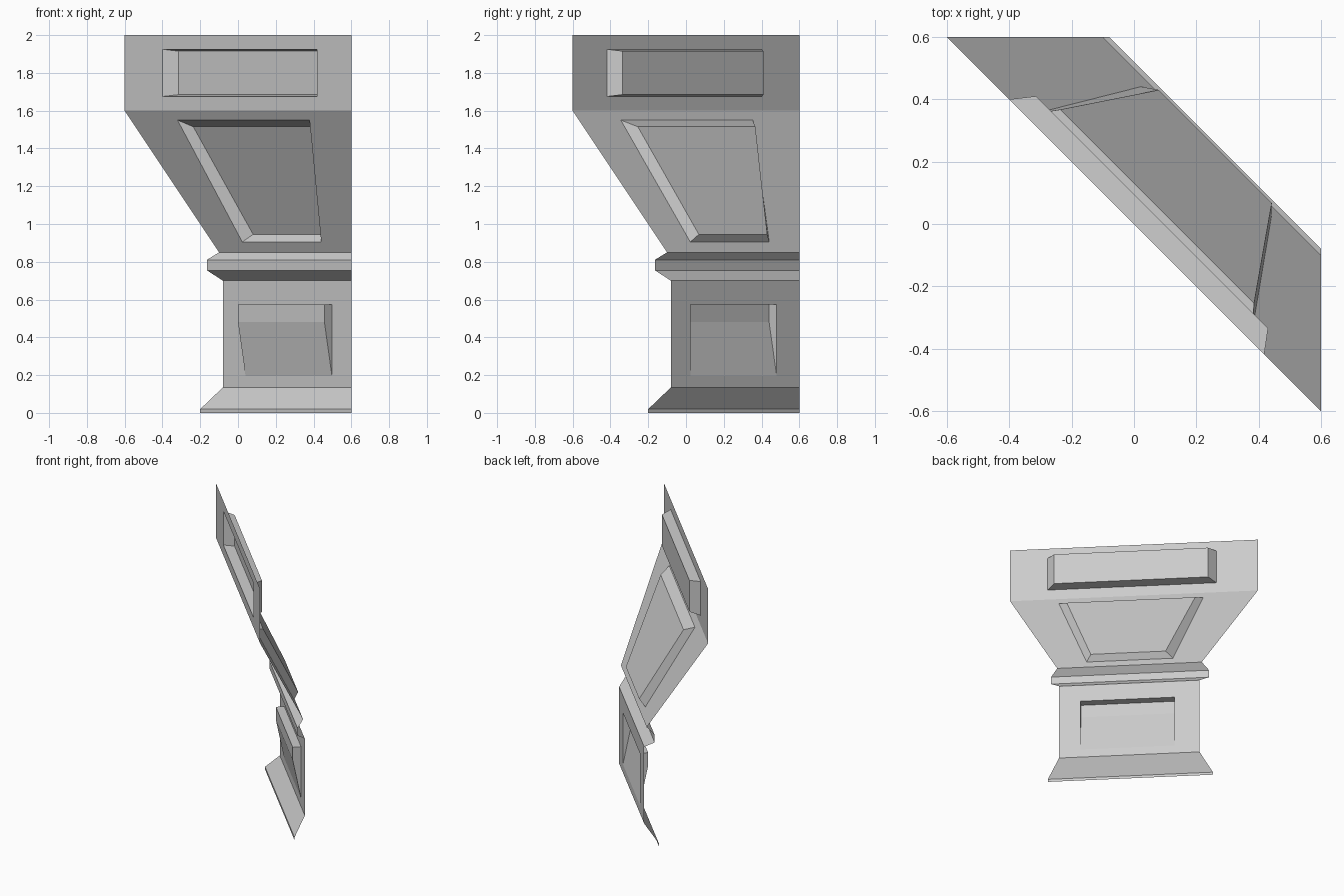
import bpy
import bmesh

if "Cube" in bpy.data.objects:
    bpy.data.objects.remove(bpy.data.objects["Cube"])

# The model is an open sheet standing diagonally across the corner of a square.
# s = x + y (depth across the diagonal), t = (x - y) / 2 (position along it).
HALF = 0.6


def pt(s, t, z):
    return (s / 2 + t, s / 2 - t, z)


def make(name, faces):
    """Build an object from polygons given as (s, t, z) corners."""
    bm = bmesh.new()
    for f in faces:
        bm.faces.new([bm.verts.new(pt(*p)) for p in f])
    bmesh.ops.remove_doubles(bm, verts=bm.verts, dist=1e-4)
    mesh = bpy.data.meshes.new(name)
    bm.to_mesh(mesh)
    bm.free()
    obj = bpy.data.objects.new(name, mesh)
    bpy.context.collection.objects.link(obj)
    return obj


def band(low, high):
    """Corners of a full-width strip between two (s, z) profile points."""
    (s0, z0), (s1, z1) = low, high
    e0, e1 = HALF - s0 / 2, HALF - s1 / 2
    return [(s0, -e0, z0), (s0, e0, z0), (s1, e1, z1), (s1, -e1, z1)]


def ring(outer, inner):
    """Four quads joining two four-sided loops."""
    return [[outer[i], outer[(i + 1) % 4], inner[(i + 1) % 4], inner[i]]
            for i in range(4)]


def loop(low, high):
    """Panel corners from (s, t_left, t_right, z) rows."""
    (s0, a0, b0, z0), (s1, a1, b1, z1) = low, high
    return [(s0, a0, z0), (s0, b0, z0), (s1, b1, z1), (s1, a1, z1)]


def panelled(low, high, rim, floor):
    """Strip with an opening whose walls run back to a panel floor."""
    return ring(band(low, high), rim) + ring(rim, floor) + [floor]


def slope(z):
    return 0.5 * (1.6 - z) / 0.75


# Upright top block with recessed panel
make("top_block", panelled(
    (0, 1.6), (0, 2.0),
    loop((0, -0.40, 0.418, 1.675), (0, -0.40, 0.418, 1.925)),
    loop((0.095, -0.3625, 0.3825, 1.685), (0.095, -0.3625, 0.3825, 1.915))))

# Sloping body with tapered recessed panel
make("sloped_body", panelled(
    (0.5, 0.85), (0, 1.6),
    loop((slope(0.905), -0.209, 0.209, 0.905), (slope(1.55), -0.337, 0.362, 1.55)),
    loop((0.51, -0.175, 0.187, 0.945), (0.13, -0.302, 0.32, 1.515))))

# Projecting moulding at the neck
neck = [(0.52, 0.70), (0.435, 0.755), (0.435, 0.81), (0.5, 0.85)]
make("neck_moulding", [band(a, b) for a, b in zip(neck, neck[1:])])

# Lower block with a wedge-shaped raised panel
L, R = -0.22, 0.2375
S, F = 0.52, 0.44
rim = loop((S, L, R, 0.195), (S, L, R, 0.575))
wedge = [(S, 0.195), (F, 0.48), (F, 0.575), (S, 0.575)]
faces = ring(band((0.52, 0.135), (0.52, 0.70)), rim)
faces += [[(a[0], L, a[1]), (a[0], R, a[1]), (b[0], R, b[1]), (b[0], L, b[1])]
          for a, b in zip(wedge, wedge[1:])]
faces.append([(s, L, z) for s, z in reversed(wedge)])
faces.append([(s, R, z) for s, z in wedge])
make("lower_block", faces)

# Flared foot
foot = [(0.4, 0), (0.4, 0.02), (0.52, 0.135)]
make("flared_foot", [band(a, b) for a, b in zip(foot, foot[1:])])
